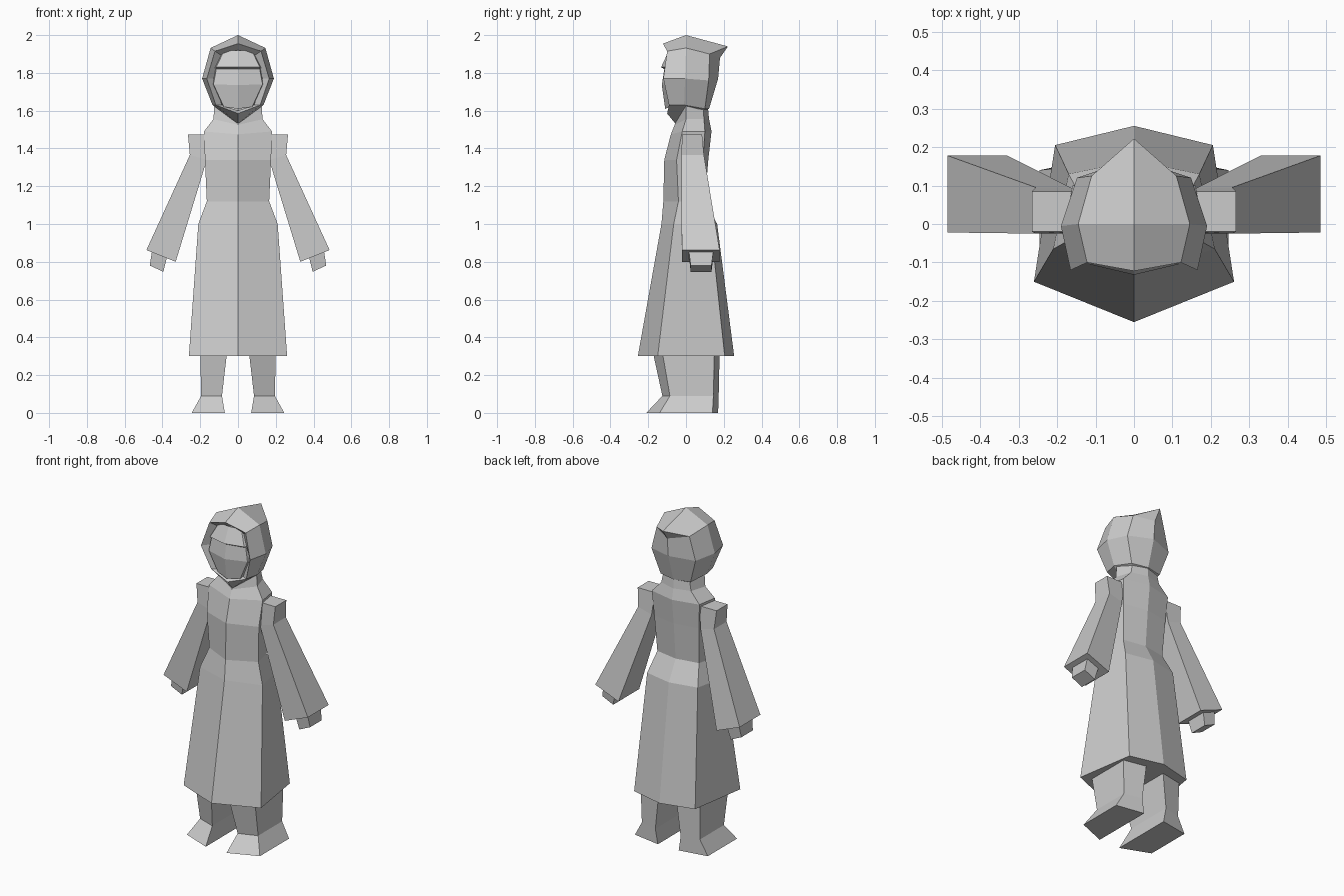
import bpy
import bmesh

cube = bpy.data.objects.get("Cube")
if cube:
    bpy.data.objects.remove(cube, do_unlink=True)

# One plain grey for the whole figure
GREY = (0.60, 0.60, 0.60, 1.0)
grey = bpy.data.materials.new("plain_grey")
grey.use_nodes = True
grey.diffuse_color = GREY
grey.node_tree.nodes["Principled BSDF"].inputs["Base Color"].default_value = GREY


def loft(name, rings, closed=False, cap_start=False, cap_end=False):
    """Skin a row of matching sections on the +x side and mirror it."""
    bm = bmesh.new()
    rows = [[bm.verts.new(point) for point in ring] for ring in rings]
    count = len(rows[0])
    for low, high in zip(rows, rows[1:]):
        for i in range(count if closed else count - 1):
            j = (i + 1) % count
            bm.faces.new((low[i], low[j], high[j], high[i]))
    if cap_start:
        bm.faces.new(rows[0])
    if cap_end:
        bm.faces.new(rows[-1])
    bmesh.ops.remove_doubles(bm, verts=bm.verts[:], dist=0.0005)
    bmesh.ops.recalc_face_normals(bm, faces=bm.faces[:])
    mesh = bpy.data.meshes.new(name)
    bm.to_mesh(mesh)
    bm.free()
    mesh.materials.append(grey)
    obj = bpy.data.objects.new(name, mesh)
    bpy.context.collection.objects.link(obj)
    mirror = obj.modifiers.new("mirror", "MIRROR")
    mirror.use_axis = (True, False, False)
    mirror.merge_threshold = 0.001
    return obj


def robe_ring(z, front, side_x, side_y, back_x, back_y, spine, drop=0.0):
    return [(0, front, z - drop), (side_x, side_y, z),
            (back_x, back_y, z), (0, spine, z)]


def slanted_box(inner, outer, front, back):
    """Four-sided limb section; inner and outer are (x, z)."""
    return [(inner[0], front, inner[1]), (outer[0], front, outer[1]),
            (outer[0], back, outer[1]), (inner[0], back, inner[1])]


# Long robe, waist, chest and neck
loft("robe", [
    robe_ring(0.3, -0.255, 0.26, -0.15, 0.205, 0.205, 0.255),
    robe_ring(1.0, -0.13, 0.21, -0.065, 0.17, 0.13, 0.165),
    robe_ring(1.12, -0.12, 0.165, -0.04, 0.14, 0.075, 0.1),
    robe_ring(1.34, -0.115, 0.175, -0.05, 0.15, 0.09, 0.118),
    robe_ring(1.49, -0.08, 0.18, -0.02, 0.16, 0.1, 0.135, 0.015),
    robe_ring(1.555, -0.06, 0.13, 0.0, 0.1, 0.095, 0.122, 0.03),
    robe_ring(1.63, -0.035, 0.125, 0.0, 0.085, 0.09, 0.115),
], cap_start=True)

# Sleeves with square shoulders
loft("sleeve", [
    slanted_box((0.15, 1.475), (0.265, 1.475), -0.02, 0.085),
    slanted_box((0.165, 1.34), (0.255, 1.365), -0.025, 0.095),
    slanted_box((0.33, 0.80), (0.485, 0.862), -0.022, 0.178),
], closed=True, cap_start=True, cap_end=True)

# Hands
loft("hand", [
    slanted_box((0.375, 0.83), (0.455, 0.86), 0.015, 0.145),
    slanted_box((0.395, 0.747), (0.467, 0.78), 0.025, 0.135),
], closed=True, cap_start=True, cap_end=True)


def leg_ring(z, inner, outer, toe_in, toe_out, heel_in, heel_out):
    return [(inner, toe_in, z), (outer, toe_out, z),
            (outer, heel_out, z), (inner, heel_in, z)]


# Legs and flared feet
loft("leg", [
    leg_ring(0.0, 0.07, 0.245, -0.21, -0.14, 0.17, 0.14),
    leg_ring(0.09, 0.085, 0.195, -0.125, -0.085, 0.173, 0.145),
    leg_ring(0.32, 0.058, 0.2, -0.175, -0.125, 0.178, 0.15),
], closed=True, cap_start=True, cap_end=True)

# Hood: sections from the inner rim, over the sides, to the back
loft("hood", [
    [(0, -0.075, 1.92), (0.085, -0.07, 1.89), (0.13, -0.075, 1.77),
     (0.085, -0.07, 1.63), (0, -0.07, 1.60)],
    [(0, -0.122, 1.955), (0.122, -0.1, 1.915), (0.165, -0.12, 1.77),
     (0.118, -0.09, 1.63), (0, -0.1, 1.585)],
    [(0, 0, 2.0), (0.145, 0, 1.932), (0.19, -0.005, 1.77),
     (0.135, -0.01, 1.63), (0, -0.055, 1.53)],
    [(0, 0.222, 1.94), (0.11, 0.125, 1.90), (0.148, 0.12, 1.76),
     (0.1, 0.1, 1.61), (0, 0.03, 1.56)],
    [(0, 0.222, 1.94), (0, 0.18, 1.88), (0, 0.17, 1.77),
     (0, 0.122, 1.61), (0, 0.03, 1.56)],
])

# Brow and face, with a small step under the brow
loft("face", [
    [(0, -0.09, 1.92), (0.075, -0.075, 1.915), (0.08, -0.05, 1.915)],
    [(0, -0.132, 1.83), (0.115, -0.105, 1.83), (0.135, -0.06, 1.83)],
    [(0, -0.115, 1.82), (0.115, -0.09, 1.82), (0.135, -0.06, 1.82)],
    [(0, -0.128, 1.735), (0.13, -0.095, 1.74), (0.135, -0.06, 1.74)],
    [(0, -0.11, 1.61), (0.075, -0.085, 1.62), (0.08, -0.05, 1.62)],
])
